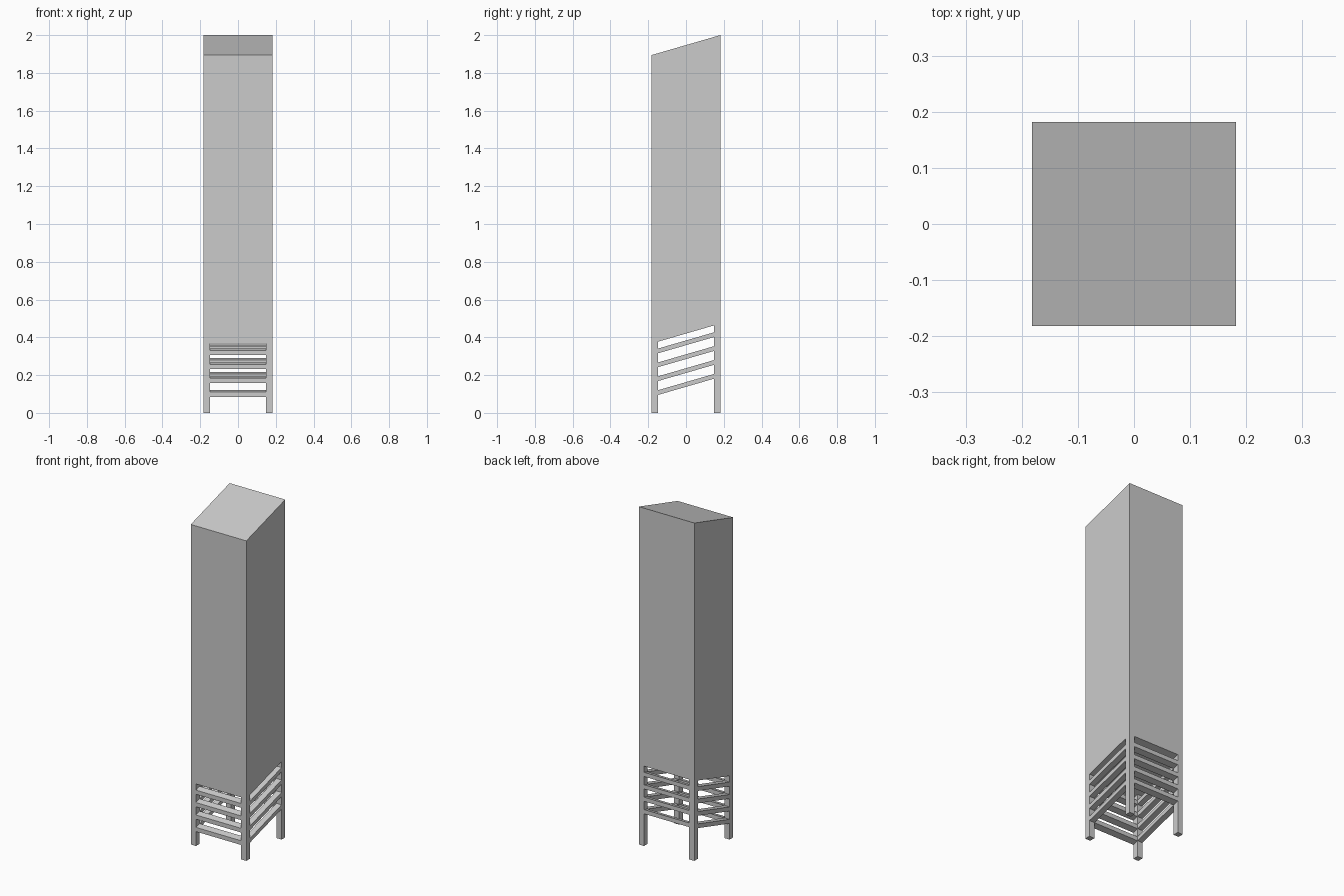
import bpy, bmesh

if "Cube" in bpy.data.objects:
    bpy.data.objects.remove(bpy.data.objects["Cube"])

HALF = 0.182      # half width of the tower
LEG = 0.034       # leg thickness
IN = HALF - LEG   # inner face of the legs
SLOPE = 0.29      # rise of roof, underside and rails towards the back


def slanted_box(name, x, y, bottom, top, flat_bottom=False):
    """Box whose top (and bottom) follow the slope; heights are given at y = 0."""
    bm = bmesh.new()
    bmesh.ops.create_cube(bm, size=1)
    for v in bm.verts:
        upper = v.co.z > 0
        v.co.x = x[v.co.x > 0]
        v.co.y = y[v.co.y > 0]
        v.co.z = top if upper else bottom
        if upper or not flat_bottom:
            v.co.z += SLOPE * v.co.y
    mesh = bpy.data.meshes.new(name)
    bm.to_mesh(mesh)
    bm.free()
    obj = bpy.data.objects.new(name, mesh)
    bpy.context.collection.objects.link(obj)
    return obj


# Tall body with slanted roof and underside
slanted_box("tower_body", (-HALF, HALF), (-HALF, HALF), 0.42, 2 - SLOPE * HALF)

# Legs, flat on the ground and cut to the slanted underside
spans = {-1: (-HALF, -IN), 1: (IN, HALF)}
for sx, side in ((-1, "left"), (1, "right")):
    for sy, end in ((-1, "front"), (1, "back")):
        slanted_box(f"{end}_{side}_leg", spans[sx], spans[sy], 0, 0.42, True)

# Four rings of rails between the legs
for i in range(4):
    low = 0.138 + i * 0.0735
    high = low + 0.025
    for s, side, end in ((-1, "left", "front"), (1, "right", "back")):
        slanted_box(f"{side}_rail_{i + 1}", spans[s], (-IN, IN), low, high)
        slanted_box(f"{end}_rail_{i + 1}", (-IN, IN), spans[s], low, high)
